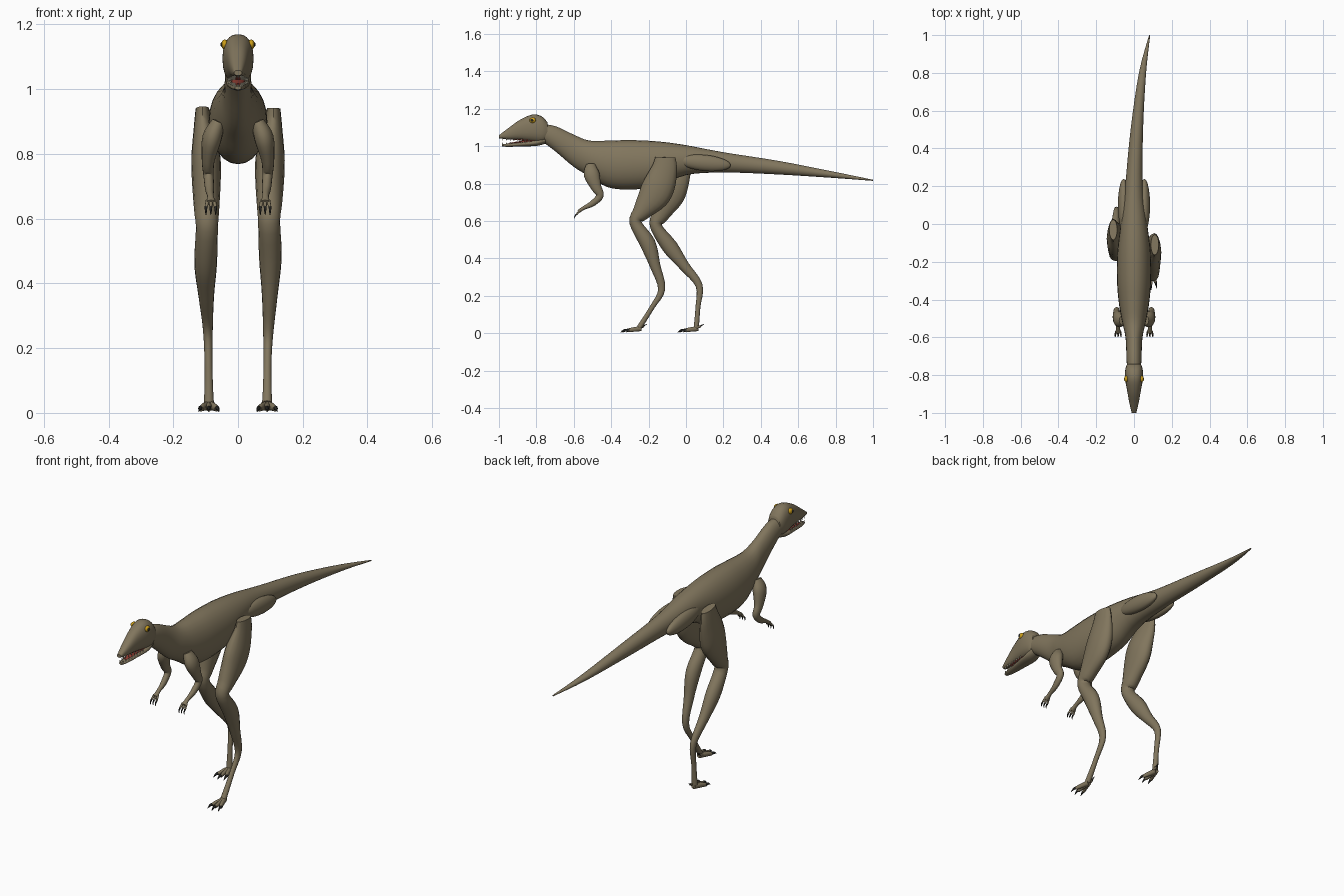
import bpy
import math
from mathutils import Vector

cube = bpy.data.objects.get("Cube")
if cube:
    bpy.data.objects.remove(cube, do_unlink=True)

UNIT = 0.01  # all measurements below are in hundredths


def material(name, colour):
    mat = bpy.data.materials.new(name)
    mat.use_nodes = True
    mat.diffuse_color = (*colour, 1)
    mat.node_tree.nodes["Principled BSDF"].inputs["Base Color"].default_value = (*colour, 1)
    return mat


SKIN = material("olive_brown_skin", (0.22, 0.18, 0.11))
CLAW = material("dark_claw", (0.02, 0.02, 0.018))
EYE = material("amber_eye", (0.6, 0.34, 0.01))
MOUTH = material("red_mouth", (0.3, 0.05, 0.035))
TOOTH = material("ivory_tooth", (0.65, 0.6, 0.45))


def finish(obj, name, mat):
    obj.name = name
    obj.data.materials.append(mat)
    bpy.ops.object.select_all(action="DESELECT")
    obj.select_set(True)
    bpy.context.view_layer.objects.active = obj
    bpy.ops.object.shade_smooth_by_angle(angle=math.radians(50))
    return obj


def spline(points, steps):
    """Pass a smooth curve through stations of any dimension."""
    result = []
    last = len(points) - 1
    for i in range(last):
        a, b = points[max(i - 1, 0)], points[i]
        c, d = points[i + 1], points[min(i + 2, last)]
        for k in range(steps):
            t = k / steps
            result.append([
                q + t * (r - p + t * (2 * p - 5 * q + 4 * r - s + t * (3 * (q - r) + s - p))) / 2
                for p, q, r, s in zip(a, b, c, d)])
    result.append(list(points[last]))
    return result


def loft(name, stations, mat, sides=16, steps=4, power=1, upright=False):
    """Skin elliptical rings: centre x, y, z, half width, half depth."""
    rings = spline(stations, steps)
    centres = [Vector(r[:3]) for r in rings]
    verts, faces = [], []
    for i, ring in enumerate(rings):
        along = centres[min(i + 1, len(rings) - 1)] - centres[max(i - 1, 0)]
        along = Vector((0, 1, 0)) if upright else along.normalized()
        across = Vector((1, 0, 0))
        across = (across - along * across.dot(along)).normalized()
        up = across.cross(along)
        for k in range(sides):
            angle = math.tau * k / sides
            u, v = [math.copysign(abs(f) ** power, f) for f in (math.cos(angle), math.sin(angle))]
            point = centres[i] + across * u * max(ring[3], 0.05) + up * v * max(ring[4], 0.05)
            verts.append(point * UNIT)
    for i in range(len(rings) - 1):
        for k in range(sides):
            a, b = i * sides + k, i * sides + (k + 1) % sides
            faces.append((a, b, b + sides, a + sides))
    faces.append(tuple(reversed(range(sides))))
    faces.append(tuple(range(len(verts) - sides, len(verts))))
    mesh = bpy.data.meshes.new(name)
    mesh.from_pydata(verts, [], faces)
    mesh.update()
    # Face every surface outward
    import bmesh
    bm = bmesh.new()
    bm.from_mesh(mesh)
    bmesh.ops.recalc_face_normals(bm, faces=bm.faces)
    bm.to_mesh(mesh)
    bm.free()
    obj = bpy.data.objects.new(name, mesh)
    bpy.context.collection.objects.link(obj)
    return finish(obj, name, mat)


def ball(name, centre, radii, mat, tilt=0):
    bpy.ops.mesh.primitive_uv_sphere_add(segments=20, ring_count=12, radius=UNIT,
                                         location=Vector(centre) * UNIT, rotation=(tilt, 0, 0))
    obj = bpy.context.object
    obj.scale = radii
    return finish(obj, name, mat)


# Neck, trunk and gently curved tail
loft("body", [
    (0, -79, 108, 3.6, 4), (0, -70, 104, 4, 6.7), (0, -60, 97.5, 4.5, 8.6),
    (0, -52, 93.5, 6.2, 9.5), (0, -42, 90.5, 8, 12.4), (0, -30, 90, 9, 13.2),
    (0, -15, 90.5, 8.8, 12), (0, 0, 92.5, 7, 8), (0, 20, 91.3, 4.7, 5.4),
    (1.5, 50, 88.4, 3.3, 3.6), (4.5, 80, 84.5, 1.9, 1.6), (8.3, 100, 81.7, 0.3, 0.3)],
    SKIN, sides=24, upright=True)

# Skull with a tapering snout, and the open lower jaw
loft("skull", [
    (0, -100, 105, 1.2, 0.8), (0, -95, 106.6, 2.4, 3), (0, -89, 108.6, 3.5, 5.3),
    (0, -82, 109.6, 4.7, 7.3), (0, -77, 108.8, 4.6, 7), (0, -74, 108, 3.6, 4.6)],
    SKIN, sides=24, power=0.85, upright=True)
loft("lower_jaw", [
    (0, -98.5, 100.4, 1, 0.6), (0, -95, 100.5, 2, 0.9), (0, -88, 101, 2.8, 1.2),
    (0, -80, 101.8, 3.6, 1.7), (0, -75, 103.5, 3, 2.2)], SKIN, upright=True)
loft("tongue", [
    (0, -95, 101.4, 0.8, 0.3), (0, -88, 102.2, 1.8, 0.6), (0, -78, 103, 2.7, 1.3)],
    MOUTH, sides=12, upright=True)
loft("palate", [
    (0, -97, 104.2, 1, 0.4), (0, -88, 103.6, 2, 0.6), (0, -79, 103, 2.8, 0.8)],
    MOUTH, sides=12, upright=True)


def leg(side, name, path):
    """Thigh, shin and upright foot; path gives y and z of each joint."""
    widths = [(11, 2.1, 5.4), (10.8, 2.9, 6.8), (10, 4.4, 8.4), (9.8, 4.5, 8.2),
              (9.7, 3.9, 4.8), (9.6, 3.4, 3.2), (10, 3.5, 4.2), (9.8, 2.4, 2.8),
              (9.3, 1.5, 1.9), (9.1, 1.2, 1.3), (9, 1.5, 1.4)]
    loft(name + "_leg", [(side * x, y, z, w, d) for (y, z), (x, w, d) in zip(path, widths)], SKIN)
    x, heel = side * 9, path[-1][0]
    # Three spread toes with claws
    for spread in (-1, 0, 1):
        reach = heel - 7 + abs(spread)
        tip = (x + 2.5 * spread, reach, 1.3, 0.8, 0.9)
        loft(name + "_toe", [(x, heel + 0.8, 2.4, 1.3, 1.4),
                             (x + 1.7 * spread, heel - 4, 1.8, 0.9, 1.2), tip], SKIN, sides=10)
        loft(name + "_toe_claw", [(tip[0], reach + 0.6, 1.5, 0.7, 0.8),
                                  (tip[0] + spread * 0.3, reach - 1.3, 1.4, 0.5, 0.6),
                                  (tip[0] + spread * 0.6, reach - 3, 0.4, 0.1, 0.1)], CLAW, sides=8)
    # Small hind toe
    inner = x - side
    loft(name + "_hind_toe", [(inner, heel, 3, 0.8, 0.8), (inner, heel + 2.3, 3.6, 0.6, 0.6)],
         SKIN, sides=8)
    loft(name + "_hind_claw", [(inner, heel + 2, 3.6, 0.5, 0.5), (inner, heel + 4, 4.8, 0.1, 0.1)],
         CLAW, sides=8)


# Striding legs: left forward, right back
leg(1, "left", [(-11, 94), (-11.5, 88), (-14, 80), (-17.5, 73), (-24, 64.5), (-27, 59),
                (-20.5, 48), (-16.5, 36), (-13, 23.5), (-18, 14), (-25, 3)])
leg(-1, "right", [(-3, 94), (-4, 88), (-7, 80), (-9.5, 73), (-14, 63), (-16, 57),
                  (-8.5, 46), (-1, 36), (7, 25.5), (6.4, 14), (5.5, 3)])

# Paired features on both sides
for side, name in ((1, "left"), (-1, "right")):
    # Muscle beside the tail root
    ball(name + "_tail_muscle", (side * 5.5, 10, 91), (3, 14, 4.3), SKIN, tilt=-0.1)

    # Eye, pupil and nostril
    ball(name + "_eye", (side * 4.1, -82, 113.8), (1.1, 1.7, 1.5), EYE)
    ball(name + "_pupil", (side * 4.9, -82.3, 113.8), (0.5, 0.8, 0.8), CLAW)
    ball(name + "_nostril", (side * 1, -97.3, 107), (0.3, 0.5, 0.3), CLAW)

    # Shoulder, bent arm and wrist
    loft(name + "_arm", [
        (side * x, y, z, w, d) for x, y, z, w, d in (
            (6, -51, 90, 2, 2.5), (8, -50.5, 85, 3, 4.2), (9.2, -48, 78, 2, 2.8),
            (9.1, -46, 73.5, 1.6, 2), (8.8, -50, 69.3, 1.4, 1.6),
            (8.5, -54.5, 67, 1, 1), (8.4, -57.5, 65, 1.5, 0.9))], SKIN)

    # Three clawed fingers
    for spread in (-1, 0, 1):
        x = side * 8.4 + spread
        end = x + spread * 0.5
        loft(name + "_finger", [(x, -56.8, 65.6, 0.6, 0.6), (end, -58.6, 63.4, 0.45, 0.45)],
             SKIN, sides=8)
        loft(name + "_finger_claw", [(end, -58.5, 63.6, 0.45, 0.45), (end, -59.5, 62.3, 0.3, 0.3),
                                     (end, -59.3, 61.2, 0.1, 0.1)], CLAW, sides=8)

    # Rows of small teeth in both jaws
    for i in range(8):
        t = i / 7
        y, x = -98 + 14 * t, side * (0.9 + 2 * t)
        for row, root, tip in (("upper", 104.4 - t, 102.9 - t * 0.5),
                               ("lower", 100.8 + t * 0.5, 102 + t * 0.4)):
            loft(row + "_tooth", [(x, y, root, 0.35, 0.4), (x, y, tip, 0.1, 0.1)],
                 TOOTH, sides=6, steps=1)
